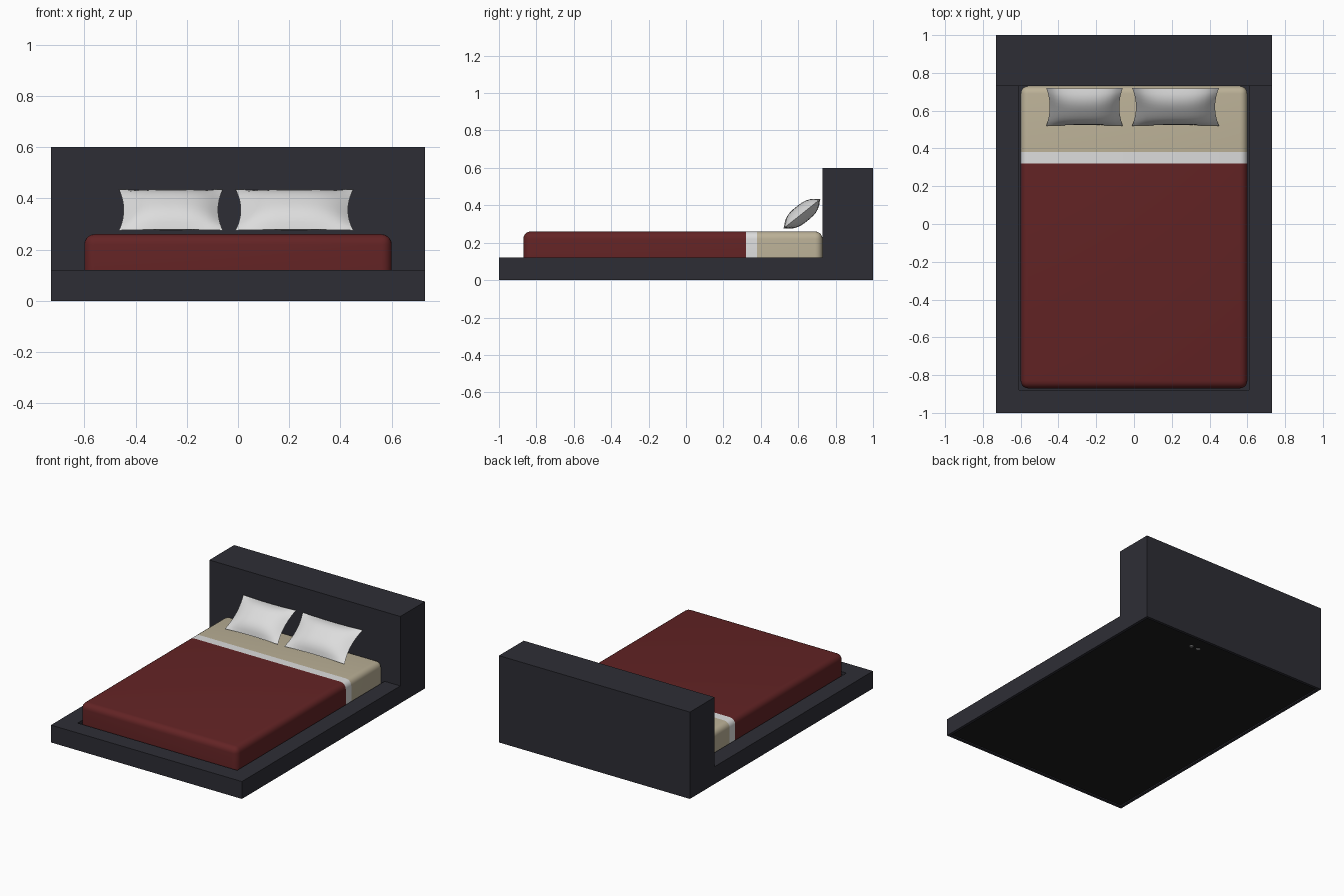
import bpy, bmesh, math
from mathutils import Matrix, Vector

if "Cube" in bpy.data.objects:
    bpy.data.objects.remove(bpy.data.objects["Cube"])


def mat(name, rgb):
    m = bpy.data.materials.new(name)
    m.diffuse_color = (*rgb, 1)
    m.use_nodes = True
    m.node_tree.nodes["Principled BSDF"].inputs["Base Color"].default_value = m.diffuse_color
    return m


FRAME = mat("charcoal", (0.027, 0.027, 0.036))
UNDER = mat("underside_black", (0.012, 0.012, 0.012))
RED = mat("dark_red", (0.125, 0.017, 0.018))
BEIGE = mat("beige", (0.50, 0.44, 0.31))
WHITE = mat("white", (0.72, 0.72, 0.72))
GREY = mat("grey", (0.3, 0.3, 0.3))


def finish(name, bm, mats, smooth=False):
    bmesh.ops.recalc_face_normals(bm, faces=bm.faces[:])
    me = bpy.data.meshes.new(name)
    bm.to_mesh(me)
    bm.free()
    ob = bpy.data.objects.new(name, me)
    bpy.context.collection.objects.link(ob)
    for m in mats:
        me.materials.append(m)
    if smooth:
        bpy.ops.object.select_all(action='DESELECT')
        ob.select_set(True)
        bpy.context.view_layer.objects.active = ob
        bpy.ops.object.shade_smooth_by_angle(angle=math.radians(40))
    return ob


def box_bm(lo, hi):
    bm = bmesh.new()
    lo, hi = Vector(lo), Vector(hi)
    bmesh.ops.create_cube(bm, size=1, matrix=Matrix.Translation((lo + hi) / 2)
                          @ Matrix.Diagonal((*(hi - lo), 1)))
    return bm


# Bed frame: L-shaped side profile (platform + headboard) extruded across x
bm = bmesh.new()
profile = [(-1, 0), (1, 0), (1, 0.6), (0.73, 0.6), (0.73, 0.12), (-1, 0.12)]
face = bm.faces.new([bm.verts.new((-0.73, y, z)) for y, z in profile])
ext = bmesh.ops.extrude_face_region(bm, geom=[face])
bmesh.ops.translate(bm, vec=(1.46, 0, 0),
                    verts=[v for v in ext["geom"] if isinstance(v, bmesh.types.BMVert)])
bmesh.ops.recalc_face_normals(bm, faces=bm.faces[:])
# Shallow recessed dark panel underneath
bottom = [f for f in bm.faces if f.normal.z < -0.9]
bmesh.ops.inset_region(bm, faces=bottom, thickness=0.02, use_even_offset=True)
ext = bmesh.ops.extrude_face_region(bm, geom=bottom)
bmesh.ops.delete(bm, geom=bottom, context='FACES_ONLY')
for g in ext["geom"]:
    if isinstance(g, bmesh.types.BMVert):
        g.co.z += 0.008
    elif isinstance(g, bmesh.types.BMFace):
        g.material_index = 1
frame = finish("bed_frame", bm, [FRAME, UNDER])

# Mattress recess in the platform
cutter = finish("recess_cutter", box_bm((-0.61, -0.88, 0.10), (0.61, 0.7299, 0.2)), [FRAME])
cutter.hide_render = True
mod = frame.modifiers.new("recess", 'BOOLEAN')
mod.object = cutter
mod.operation = 'DIFFERENCE'
mod.solver = 'EXACT'
bpy.context.view_layer.objects.active = frame
bpy.ops.object.modifier_apply(modifier="recess")
bpy.data.objects.remove(cutter)

# Mattress with red blanket, white fold and beige sheet
bm = box_bm((-0.6, -0.87, 0.10), (0.6, 0.73, 0.26))
edges = [e for e in bm.edges if max(v.co.z for v in e.verts) > 0.2]
bmesh.ops.bevel(bm, geom=edges, offset=0.04, segments=5, profile=0.5, affect='EDGES')
for y in (0.32, 0.38):
    bmesh.ops.bisect_plane(bm, geom=bm.verts[:] + bm.edges[:] + bm.faces[:],
                           plane_co=(0, y, 0), plane_no=(0, 1, 0))
for f in bm.faces:
    y = f.calc_center_median().y
    f.material_index = 0 if y < 0.32 else 1 if y < 0.38 else 2
finish("mattress", bm, [RED, WHITE, BEIGE], smooth=True)


# Pillows: puffed grids with pinched sides, leaning on the headboard
def pillow(name, x, width):
    bm = bmesh.new()
    bmesh.ops.create_grid(bm, x_segments=14, y_segments=12, size=1)
    for v in bm.verts:
        u, w = v.co.x, v.co.y
        puff = max(0, (1 - abs(u) ** 3) * (1 - abs(w) ** 3))
        v.co = (u * width / 2 * (1 - 0.09 * (1 - w * w)),
                w * 0.128 * (1 - 0.04 * (1 - u * u)), 0.048 * puff)
    dup = bmesh.ops.duplicate(bm, geom=bm.verts[:] + bm.edges[:] + bm.faces[:])
    for g in dup["geom"]:
        if isinstance(g, bmesh.types.BMVert):
            g.co.z *= -1
    bmesh.ops.remove_doubles(bm, verts=bm.verts[:], dist=1e-4)
    bm.transform(Matrix.Translation((x, 0.62, 0.355))
                 @ Matrix.Rotation(math.radians(38.5), 4, 'X'))
    finish(name, bm, [WHITE], smooth=True)


pillow("left_pillow", -0.262, 0.405)
pillow("right_pillow", 0.22, 0.46)

# Two small studs under the headboard
for i, x in enumerate((0.2, 0.255)):
    bm = bmesh.new()
    bmesh.ops.create_cone(bm, cap_ends=True, segments=12, radius1=0.014, radius2=0.014,
                          depth=0.006, matrix=Matrix.Translation((x, 0.88, 0.006)))
    finish(f"underside_stud_{i + 1}", bm, [GREY])
